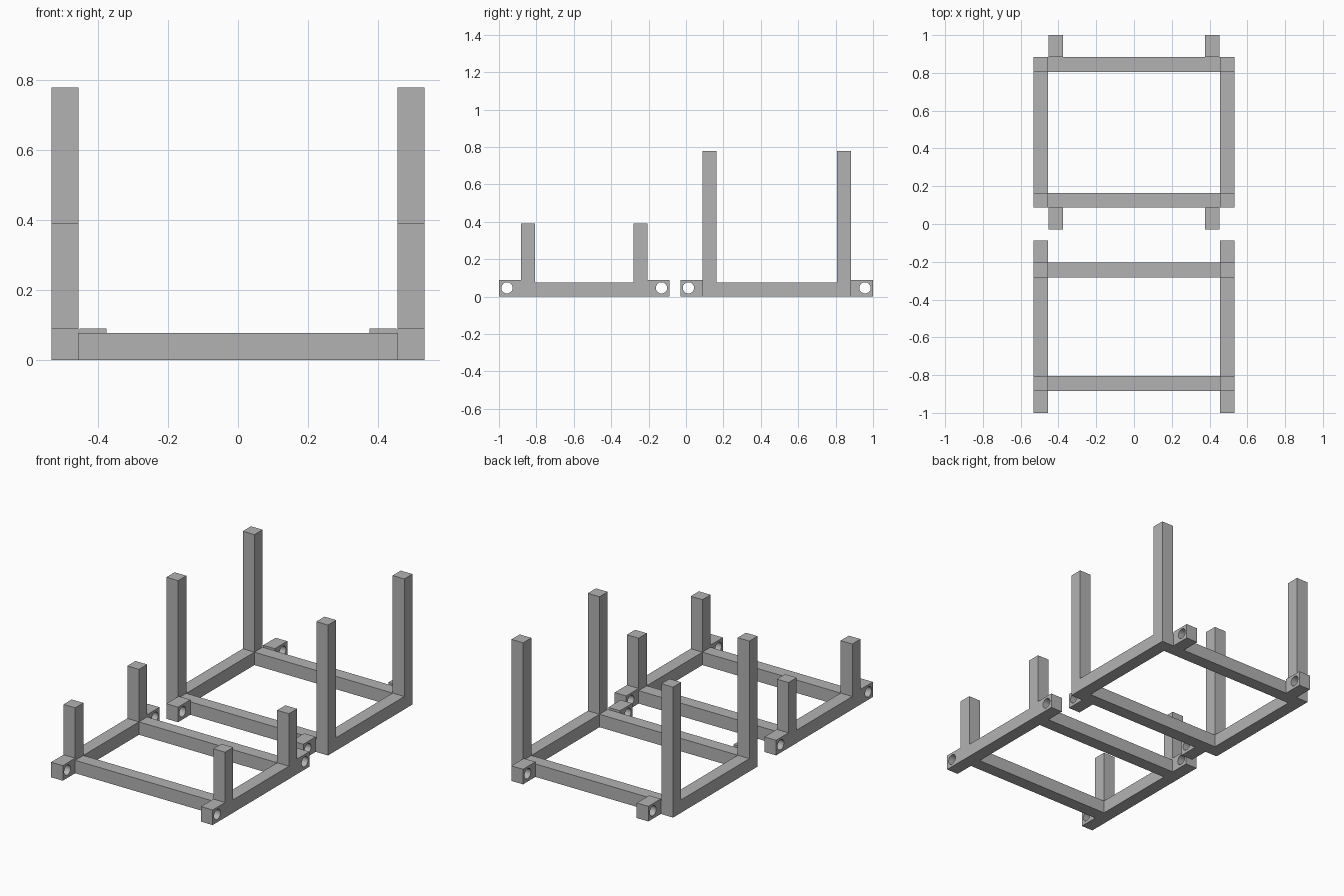
import bpy
import math

if "Cube" in bpy.data.objects:
    bpy.data.objects.remove(bpy.data.objects["Cube"], do_unlink=True)

# One plain grey for every part
grey = bpy.data.materials.new("plain grey")
grey.use_nodes = True
colour = (0.45, 0.45, 0.45, 1)
grey.diffuse_color = colour
grey.node_tree.nodes["Principled BSDF"].inputs["Base Color"].default_value = colour

BAR = 0.077            # square bar thickness
HALF = 0.533           # half width of both frames
INNER = HALF - BAR     # inner face of the side bars
LUG_LEN, LUG_H = 0.117, 0.09
HOLE_R, HOLE_Z = 0.03, 0.047
HOLE_OFF = 0.074       # hole distance from the frame end


def box(name, x, y, z):
    """Box spanning the given (low, high) ranges."""
    spans = (x, y, z)
    bpy.ops.mesh.primitive_cube_add(size=1, location=[(a + b) / 2 for a, b in spans])
    ob = bpy.context.object
    ob.name = name
    ob.scale = [b - a for a, b in spans]
    bpy.ops.object.transform_apply(location=False, rotation=False, scale=True)
    ob.data.materials.append(grey)
    return ob


def lug(name, x, y_end, direction):
    """Block beyond the frame end with a round hole drilled along x."""
    y = sorted((y_end, y_end + direction * LUG_LEN))
    ob = box(name, x, y, (0, LUG_H))
    bpy.ops.mesh.primitive_cylinder_add(
        vertices=32, radius=HOLE_R, depth=BAR * 2,
        location=((x[0] + x[1]) / 2, y_end + direction * HOLE_OFF, HOLE_Z),
        rotation=(0, math.pi / 2, 0))
    cutter = bpy.context.object
    cutter.hide_render = True
    cutter.data.materials.append(grey)
    mod = ob.modifiers.new("hole", "BOOLEAN")
    mod.operation = "DIFFERENCE"
    mod.solver = "EXACT"
    mod.object = cutter
    bpy.ops.object.select_all(action="DESELECT")
    ob.select_set(True)
    bpy.context.view_layer.objects.active = ob
    bpy.ops.object.modifier_apply(modifier=mod.name)
    bpy.data.objects.remove(cutter, do_unlink=True)
    bpy.ops.object.shade_smooth_by_angle(angle=math.radians(30))


def frame(label, y0, y1, post_h, lug_in):
    """Rectangular base frame with four corner posts and four lugs."""
    ends = (("front", y0, 1), ("back", y1, -1))
    for end, y, inward in ends:
        ys = sorted((y, y + inward * BAR))
        box(f"{label}_{end}_rail", (-INNER, INNER), ys, (0, BAR))
        for side, s in (("left", 1), ("right", -1)):
            xs = sorted((s * INNER, s * HALF))
            box(f"{label}_{end}_{side}_post", xs, ys, (0, post_h))
            lx = sorted((s * (INNER - lug_in), s * (HALF - lug_in)))
            lug(f"{label}_{end}_{side}_lug", lx, y, -inward)
    for side, s in (("left", 1), ("right", -1)):
        xs = sorted((s * INNER, s * HALF))
        box(f"{label}_{side}_rail", xs, (y0 + BAR, y1 - BAR), (0, BAR))


# Low frame: lugs in line with its sides
frame("low_frame", -0.883, -0.205, 0.39, 0)
# Tall frame: lugs set inward so they fit between the other pair
frame("tall_frame", 0.087, 0.883, 0.778, 0.081)
